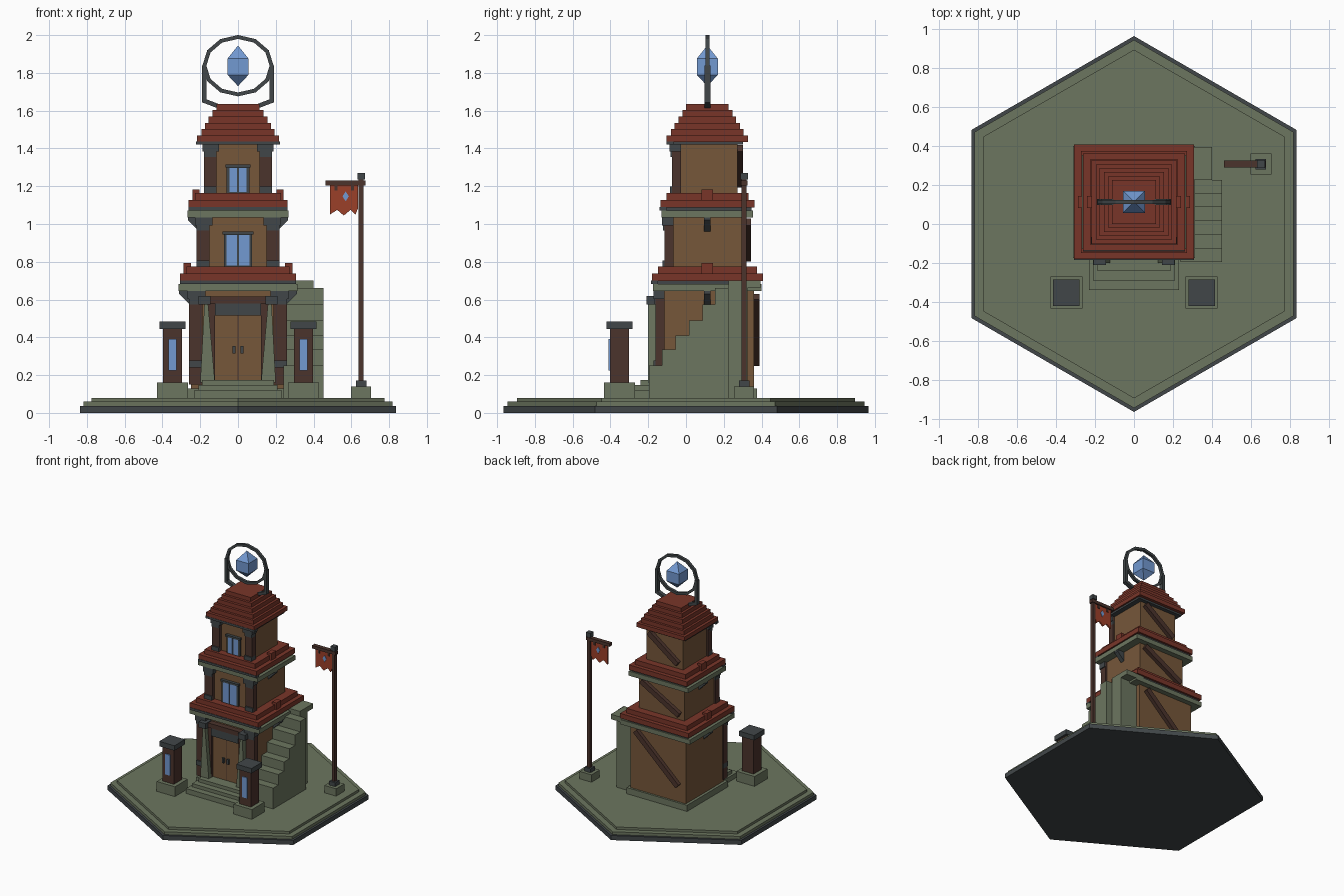
import bpy, bmesh, math
from mathutils import Vector

if "Cube" in bpy.data.objects:
    bpy.data.objects.remove(bpy.data.objects["Cube"])


def material(name, rgb):
    m = bpy.data.materials.new(name)
    m.use_nodes = True
    m.diffuse_color = (*rgb, 1)
    m.node_tree.nodes["Principled BSDF"].inputs["Base Color"].default_value = (*rgb, 1)
    return m


STONE = material("moss_stone", (.15, .18, .115))
SLATE = material("slate", (.053, .062, .066))
WALL = material("wall_brown", (.18, .095, .042))
WOOD = material("dark_wood", (.07, .033, .025))
ROOF = material("roof_red", (.19, .036, .022))
CLOTH = material("banner_red", (.33, .05, .022))
BLUE = material("glow_blue", (.17, .32, .64))
CY = .113  # tower centre line


def finish(name, bm, mat):
    bmesh.ops.recalc_face_normals(bm, faces=bm.faces)
    me = bpy.data.meshes.new(name)
    bm.to_mesh(me)
    bm.free()
    me.materials.append(mat)
    ob = bpy.data.objects.new(name, me)
    bpy.context.collection.objects.link(ob)
    return ob


def box(name, mat, x, y, z):
    """Box from three (low, high) ranges."""
    bm = bmesh.new()
    bmesh.ops.create_cube(bm, size=1)
    for v in bm.verts:
        v.co = Vector([(r[0] + r[1]) / 2 + c * (r[1] - r[0]) for r, c in zip((x, y, z), v.co)])
    return finish(name, bm, mat)


def pair(name, mat, x, y, z):
    """The same box on both sides of x = 0."""
    box("left_" + name, mat, x, y, z)
    box("right_" + name, mat, (-x[1], -x[0]), y, z)


def tier(name, mat, hx, hy, z):
    box(name, mat, (-hx, hx), (CY - hy, CY + hy), z)


def prism(name, mat, outline, axis, span):
    """Extrude a 2D outline: axis 0 = (y, z) along x, 1 = (x, z) along y, 2 = (x, y) along z."""
    bm = bmesh.new()

    def place(p, d):
        c = list(p)
        c.insert(axis, d)
        return bm.verts.new(c)
    a = [place(p, span[0]) for p in outline]
    b = [place(p, span[1]) for p in outline]
    bm.faces.new(a)
    bm.faces.new(b[::-1])
    for i in range(len(a)):
        j = (i + 1) % len(a)
        bm.faces.new((a[i], a[j], b[j], b[i]))
    return finish(name, bm, mat)


def beam(name, mat, p, q, width, y):
    """Flat beam between two (x, z) points."""
    p, q = Vector(p), Vector(q)
    d = (q - p).normalized() * width / 2
    n = Vector((-d.y, d.x))
    prism(name, mat, [p + n, q + n, q - n, p - n], 1, y)


# Hexagonal ground plate
for name, mat, r, z in (("plate_rim", SLATE, .965, (0, .037)), ("plate_lower", STONE, .945, (.037, .06)),
                        ("plate_upper", STONE, .895, (.06, .08))):
    hexagon = [(r * math.sin(i * math.pi / 3), r * math.cos(i * math.pi / 3)) for i in range(6)]
    prism(name, mat, hexagon, 2, z)

# Foundation and entrance steps
tier("foundation", STONE, .272, .262, (.08, .13))
for i, hx in enumerate((.23, .21, .19)):
    box(f"entrance_step_{i}", STONE, (-hx, hx), (-.34 + .05 * i, CY), (.08, .12 + .027 * i))

# Storeys: wall halves, z range, pilaster x range, window half width and top
storeys = ((.25, .246, .08, .645, (.187, .26), 0, 0),
           (.205, .2, .77, 1.035, (.15, .22), .075, .96),
           (.165, .16, 1.16, 1.425, (.115, .18), .06, 1.315))
for i, (hx, hy, z0, z1, px, ww, wz) in enumerate(storeys):
    tier(f"storey_{i}_wall", WALL, hx, hy, (z0, z1))
    front, back = CY - hy, CY + hy
    low = .15 if i == 0 else z0
    pair(f"pilaster_{i}", WOOD, px, (front - .028, front + .02), (low, z1))
    wide = (px[0] - .014, px[1] + .008)
    pair(f"pilaster_cap_{i}", SLATE, wide, (front - .04, front + .02), (z1 - .042, z1))
    pair(f"pilaster_neck_{i}", SLATE, px, (front - .034, front + .02), (z1 - .07, z1 - .042))
    foot = .24 if i == 0 else z0
    pair(f"pilaster_band_{i}", SLATE, px, (front - .038, front + .02), (foot, foot + .038))
    # Diagonal brace on the back
    start, end = ((.19, .615), (-.19, .265)) if i == 0 else ((hx - .035, z1 - .025), (-hx + .035, z0 + .05))
    beam(f"back_brace_{i}", WOOD, start, end, .042, (back - .005, back + .03))
    # Twin window
    if ww:
        box(f"window_frame_{i}", SLATE, (-ww, ww), (front - .015, front), (z0, wz))
        box(f"window_head_{i}", SLATE, (-ww - .006, ww + .006), (front - .024, front), (wz - .016, wz))
        pair(f"window_pane_{i}", BLUE, (.005, ww - .015), (front - .02, front), (z0 + .01, wz - .018))

# Slabs, eaves and stepped roofs between storeys
for i, (hx, hy, z, wall) in enumerate(((.308, .29, .645, .25), (.262, .245, 1.035, .205))):
    tier(f"slab_{i}", STONE, hx + .006, hy - .003, (z, z + .037))
    tier(f"eave_core_{i}", SLATE, hx - .02, hy - .012, (z + .037, z + .052))
    box(f"eave_beam_{i}", SLATE, (-hx, hx), (CY - hy - .008, CY - hy + .03), (z + .037, z + .055))
    tier(f"roof_{i}_lower", ROOF, hx, hy + .004, (z + .052, z + .092))
    tier(f"roof_{i}_upper", ROOF, hx - .035, hy - .028, (z + .092, z + .13))
    pair(f"roof_cleat_{i}", ROOF, (wall, hx - .02), (CY - .03, CY + .03), (z + .092, z + .148))
    for side in (-1, 1):
        prism(f"side_bracket_{i}", SLATE, [(side * wall, z), (side * (hx + .004), z),
              (side * (hx + .004), z - .015), (side * wall, z - .075)], 1, (CY - .018, CY + .018))

# Top roof
tier("top_eave", SLATE, .205, .19, (1.42, 1.437))
box("top_eave_beam", SLATE, (-.222, .222), (CY - .217, CY - .18), (1.42, 1.437))
for i, h in enumerate((.217, .194, .176, .155, .134, .114)):
    tier(f"top_roof_{i}", ROOF, h, h - .002, (1.435 + .0335 * i, 1.4685 + .0335 * i))

# Door with frame, lintels and tapered buttresses
box("door", WALL, (-.122, .122), (-.15, CY), (.16, .53))
box("door_seam", WOOD, (-.003, .003), (-.153, -.14), (.17, .53))
pair("door_handle", SLATE, (.014, .03), (-.165, -.14), (.315, .355))
pair("door_jamb", WOOD, (.122, .172), (-.165, -.13), (.16, .58))
box("door_lintel", SLATE, (-.122, .122), (-.175, -.13), (.515, .578))
box("door_beam", WOOD, (-.175, .175), (-.178, -.13), (.578, .615))
pair("buttress_cap", SLATE, (.145, .208), (-.21, -.13), (.575, .62))
for s in (-1, 1):
    prism("door_buttress", STONE, [(s * .122, .16), (s * .2, .16), (s * .178, .575), (s * .158, .575)],
          1, (-.2, -.13))

# Outer staircase with landing
treads = ((-.195, .25), (-.128, .335), (-.056, .41), (.015, .49), (.087, .575), (.154, .66))
profile = [(-.195, .08)]
for i, (y, z) in enumerate(treads):
    y_next = treads[i + 1][0] if i + 1 < len(treads) else .225
    profile += [(y, z), (y_next, z)]
prism("side_stairs", STONE, profile + [(.225, .08)], 0, (.24, .453))
box("landing_block", STONE, (.24, .4), (.225, .325), (.08, .7))
box("landing_slab", STONE, (.24, .4), (.225, .395), (.66, .7))

# Lantern posts
for s, side in ((1, "left"), (-1, "right")):
    def square(part, mat, h, z):
        box(f"{side}_lantern_{part}", mat, (s * .347 - h, s * .347 + h), (-.352 - h, -.352 + h), z)
    square("base", STONE, .082, (.07, .16))
    square("post", WOOD, .051, (.16, .445))
    square("cap", SLATE, .068, (.445, .485))
    box(f"{side}_lantern_pane", BLUE, (s * .347 - .021, s * .347 + .021), (-.411, -.4), (.225, .392))

# Banner pole
PX, PY = .652, .308
for part, mat, h, z in (("base", STONE, .053, (.07, .14)), ("socket", SLATE, .027, (.14, .172)),
                        ("shaft", WOOD, .013, (.17, 1.24)), ("finial", SLATE, .02, (1.235, 1.27))):
    box("pole_" + part, mat, (PX - h, PX + h), (PY - h, PY + h), z)
box("pole_crossbar", WOOD, (.463, .675), (PY - .017, PY + .017), (1.205, 1.23))
for x in (.52, .605):
    box("banner_tab", WOOD, (x - .008, x + .008), (PY - .012, PY + .012), (1.178, 1.21))
prism("banner", CLOTH, [(.487, 1.205), (.636, 1.205), (.636, 1.085), (.622, 1.05), (.596, 1.075),
      (.56, 1.045), (.525, 1.075), (.487, 1.05)], 1, (PY - .006, PY + .006))
prism("banner_emblem", BLUE, [(.57, 1.172), (.587, 1.147), (.57, 1.12), (.553, 1.147)], 1, (PY - .01, PY + .01))

# Ring frame on the roof
ring = [(.178 * math.sin(i * math.pi / 6), 1.838 + .152 * math.cos(i * math.pi / 6)) for i in range(12)]
for i in range(12):
    p, q = Vector(ring[i]), Vector(ring[(i + 1) % 12])
    d = (q - p).normalized() * .003
    beam(f"ring_segment_{i}", SLATE, p - d, q + d, .02, (CY - .011, CY + .011))
for s in (-1, 1):
    beam("ring_post", SLATE, (s * .178, 1.84), (s * .178, 1.645), .023, (CY - .016, CY + .016))
    beam("ring_foot", SLATE, (s * .186, 1.655), (s * .1, 1.622), .023, (CY - .016, CY + .016))

# Floating crystal
bm = bmesh.new()
top, bottom = bm.verts.new((0, CY, 1.945)), bm.verts.new((0, CY, 1.73))
corners = [(.056 * x, CY + .056 * y) for x, y in ((1, 1), (-1, 1), (-1, -1), (1, -1))]
upper = [bm.verts.new((x, y, 1.875)) for x, y in corners]
lower = [bm.verts.new((x, y, 1.79)) for x, y in corners]
for i in range(4):
    j = (i + 1) % 4
    bm.faces.new((upper[i], upper[j], top))
    bm.faces.new((lower[i], lower[j], upper[j], upper[i]))
    bm.faces.new((lower[j], lower[i], bottom))
finish("crystal", bm, BLUE)
